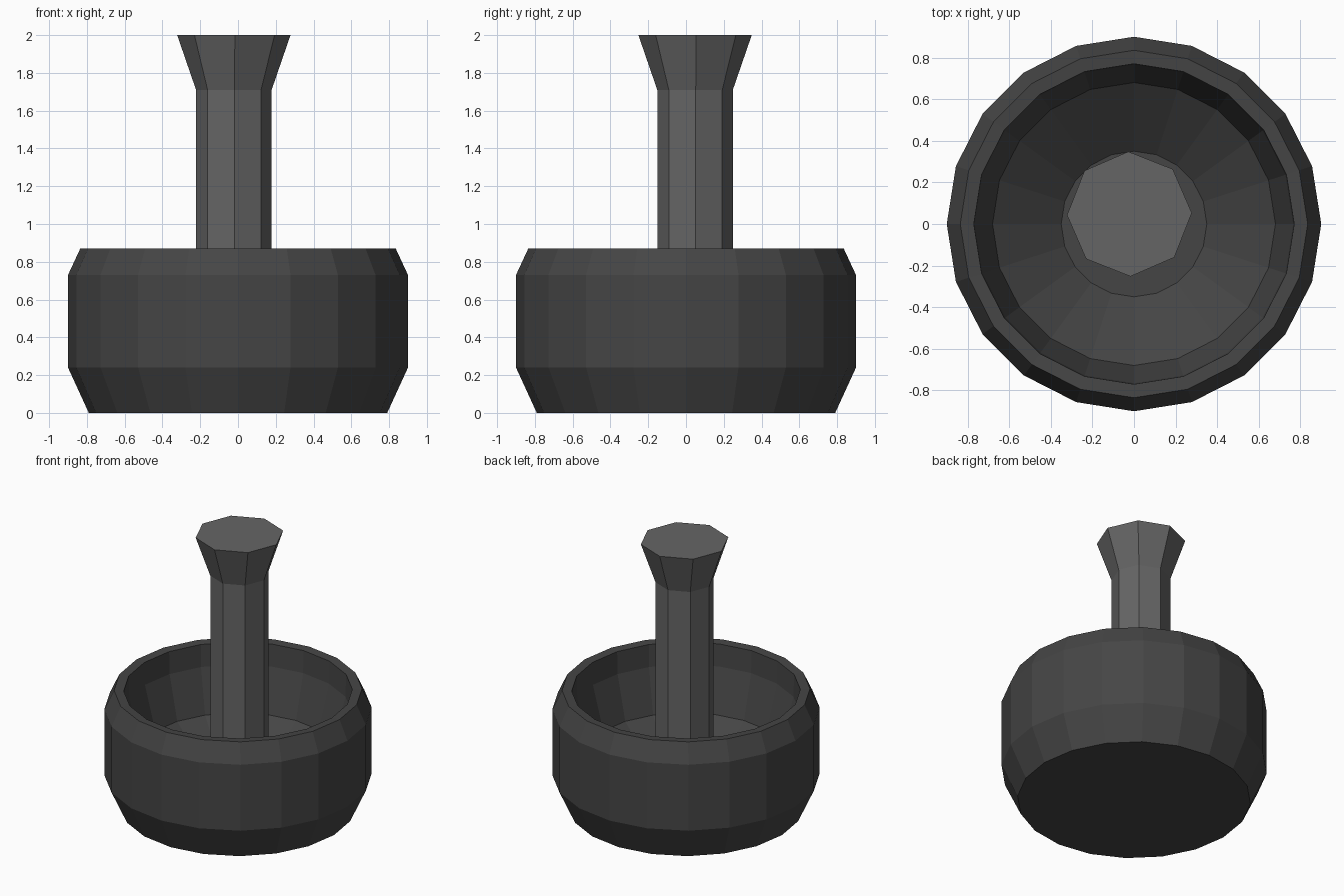
import bpy, bmesh
from math import cos, sin, pi, radians

if "Cube" in bpy.data.objects:
    bpy.data.objects.remove(bpy.data.objects["Cube"])


def lathe(name, profile, sides, centre=(0, 0), turn=0.0):
    """Low-poly solid of revolution from (radius, height) points, capped at both ends."""
    bm = bmesh.new()
    rings = []
    for r, z in profile:
        rings.append([bm.verts.new((centre[0] + r * cos(turn + 2 * pi * i / sides),
                                    centre[1] + r * sin(turn + 2 * pi * i / sides), z))
                      for i in range(sides)])
    for a, b in zip(rings, rings[1:]):
        for i in range(sides):
            j = (i + 1) % sides
            bm.faces.new((a[i], a[j], b[j], b[i]))
    bm.faces.new(rings[0][::-1])
    bm.faces.new(rings[-1])
    bmesh.ops.recalc_face_normals(bm, faces=bm.faces[:])
    mesh = bpy.data.meshes.new(name)
    bm.to_mesh(mesh)
    bm.free()
    obj = bpy.data.objects.new(name, mesh)
    bpy.context.collection.objects.link(obj)
    mat = bpy.data.materials.new(name + "_stone")
    mesh.materials.append(mat)
    return obj, mat


# Mortar bowl: outer wall, rim, then inner wall down to the floor
bowl, bowl_mat = lathe("mortar_bowl", [
    (0.79, 0.0), (0.90, 0.24), (0.90, 0.73), (0.835, 0.87),
    (0.77, 0.865), (0.765, 0.70), (0.68, 0.38), (0.35, 0.13)], 20)
bowl_mat.diffuse_color = (0.06, 0.06, 0.06, 1)

# Pestle: straight shaft with a flared head, standing slightly off centre
pestle, pestle_mat = lathe("pestle", [
    (0.20, 0.13), (0.20, 1.71), (0.30, 2.0)], 8, (-0.022, 0.048), radians(1))
pestle_mat.diffuse_color = (0.13, 0.13, 0.13, 1)

for m in bpy.data.materials:
    if m.users and not m.is_grease_pencil:
        m.use_nodes = True
        m.node_tree.nodes["Principled BSDF"].inputs["Base Color"].default_value = m.diffuse_color
